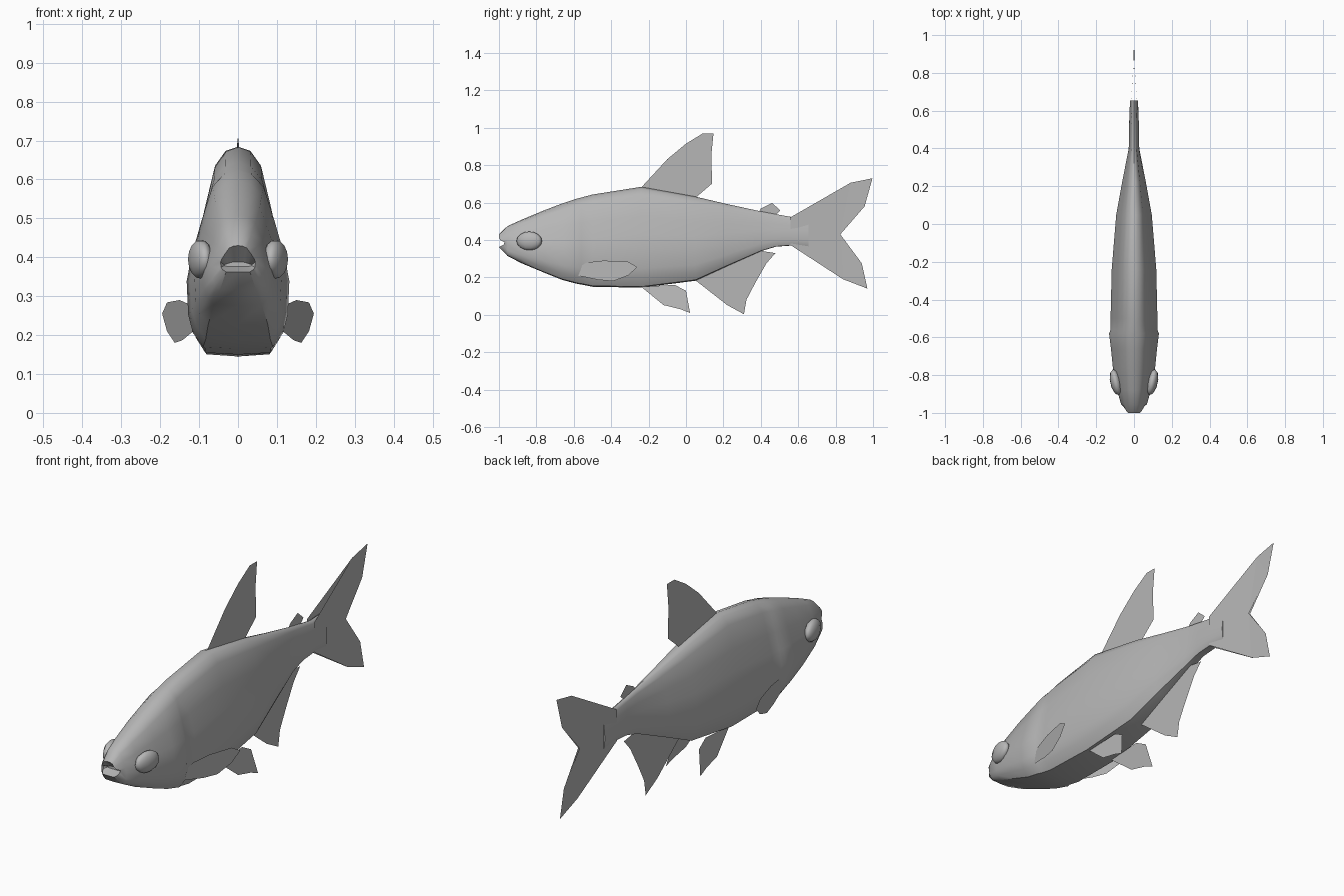
import bpy, bmesh, math

if "Cube" in bpy.data.objects:
    bpy.data.objects.remove(bpy.data.objects["Cube"])

grey = bpy.data.materials.new("fish grey")
grey.diffuse_color = (0.47, 0.47, 0.47, 1)
grey.use_nodes = True
grey.node_tree.nodes["Principled BSDF"].inputs["Base Color"].default_value = grey.diffuse_color


def make(name, verts, faces, smooth=True):
    me = bpy.data.meshes.new(name)
    me.from_pydata(verts, [], faces)
    me.materials.append(grey)
    bm = bmesh.new()
    bm.from_mesh(me)
    bmesh.ops.recalc_face_normals(bm, faces=bm.faces)
    bm.to_mesh(me)
    bm.free()
    ob = bpy.data.objects.new(name, me)
    bpy.context.collection.objects.link(ob)
    if smooth:
        bpy.ops.object.select_all(action='DESELECT')
        ob.select_set(True)
        bpy.context.view_layer.objects.active = ob
        bpy.ops.object.shade_smooth_by_angle(angle=math.radians(40))
    return ob


def fin(name, outline, x_of=lambda y, z: 0.0):
    """Thin sheet from a (y, z) outline; x_of places it sideways."""
    verts = [(x_of(y, z), y, z) for y, z in outline]
    ob = make(name, verts, [list(range(len(verts)))], False)
    bm = bmesh.new()
    bm.from_mesh(ob.data)
    bmesh.ops.triangulate(bm, faces=bm.faces)
    bm.to_mesh(ob.data)
    bm.free()
    return ob


# Body: half cross-section as (width, height) fractions, top to belly
HALF = [(0, 1), (.27, .98), (.5, .91), (.72, .71), (.9, .53), (1, .38),
        (.97, .19), (.88, .09), (.68, .01), (0, 0)]
SECTION = HALF + [(-x, h) for x, h in HALF[-2:0:-1]]

# Stations along the body: y, half width, bottom z, top z
STATIONS = [
    (-1.0, .045, .362, .43), (-.955, .068, .315, .474),
    (-.88, .09, .276, .508), (-.76, .112, .226, .558),
    (-.66, .122, .186, .596), (-.58, .132, .165, .622),
    (-.56, .124, .162, .627), (-.5, .124, .15, .643),
    (-.24, .118, .145, .684), (.05, .094, .182, .632),
    (.22, .063, .26, .592), (.4, .028, .34, .553),
    (.48, .026, .364, .538), (.56, .025, .37, .524), (.655, .021, .362, .53)]

n = len(SECTION)
verts = []
for k, (y, w, lo, hi) in enumerate(STATIONS):
    for fx, fh in SECTION:
        # mouth corners are drawn back to leave the lips forward
        back = .04 * max(0, 1 - abs(fh - .3) / .3) if k == 0 and abs(fx) > .8 else 0
        verts.append((fx * w, y + back, lo + fh * (hi - lo)))
faces = [(r * n + i, r * n + (i + 1) % n, (r + 1) * n + (i + 1) % n, (r + 1) * n + i)
         for r in range(len(STATIONS) - 1) for i in range(n)]
# mouth cavity
base = len(verts)
for fx, fh in SECTION:
    verts.append((fx * .035, -.955, .376 + fh * .012))
faces += [(i, (i + 1) % n, base + (i + 1) % n, base + i) for i in range(n)]
faces.append(tuple(range(base, base + n)))
# tail root cap
last = (len(STATIONS) - 1) * n
faces.append(tuple(range(last, last + n)))
make("body", verts, faces)

# Eyes: flattened domes on each side of the head
for side, label in ((1, "right"), (-1, "left")):
    bpy.ops.mesh.primitive_uv_sphere_add(segments=10, ring_count=8, radius=1,
                                         location=(side * .096, -.838, .395))
    eye = bpy.context.object
    eye.name = label + "_eye"
    eye.scale = (.03, .07, .05)
    eye.rotation_euler = (0, 0, -side * .22)
    eye.data.materials.append(grey)
    bpy.ops.object.shade_smooth_by_angle(angle=math.radians(40))

    # Pectoral fins flare outward toward the back
    fin(label + "_pectoral_fin",
        [(-.58, .21), (-.47, .187), (-.39, .18), (-.31, .21), (-.26, .255),
         (-.31, .284), (-.44, .29), (-.53, .28), (-.58, .25)],
        lambda y, z, s=side: s * (.115 + (y + .58) * .25))

    # Pelvic fins splay outward toward the bottom
    fin(label + "_pelvic_fin",
        [(-.24, .15), (-.12, .052), (-.03, .03), (.022, .01), (0, .128), (-.06, .16)],
        lambda y, z, s=side: s * (.066 + (.15 - z) * .19))

    # Tail fin: two sheets that start at the tail root and meet at the fork
    fin(label + "_tail_sheet",
        [(.56, .522), (.88, .706), (.997, .73), (.955, .58), (.825, .43),
         (.94, .275), (.97, .14), (.84, .19), (.56, .372)],
        lambda y, z, s=side: s * max(.0005, .02 * (.88 - y) / .3))

# Centreline fins
fin("dorsal_fin", [(-.24, .68), (-.1, .832), (0, .915), (.09, .97), (.147, .97),
                   (.135, .85), (.14, .702), (.05, .625)])
fin("adipose_fin", [(.39, .55), (.40, .568), (.46, .598), (.505, .558), (.48, .535)])
fin("anal_fin", [(.05, .185), (.22, .052), (.31, .003), (.323, .08), (.37, .17),
                 (.43, .275), (.478, .33), (.4, .342)])
